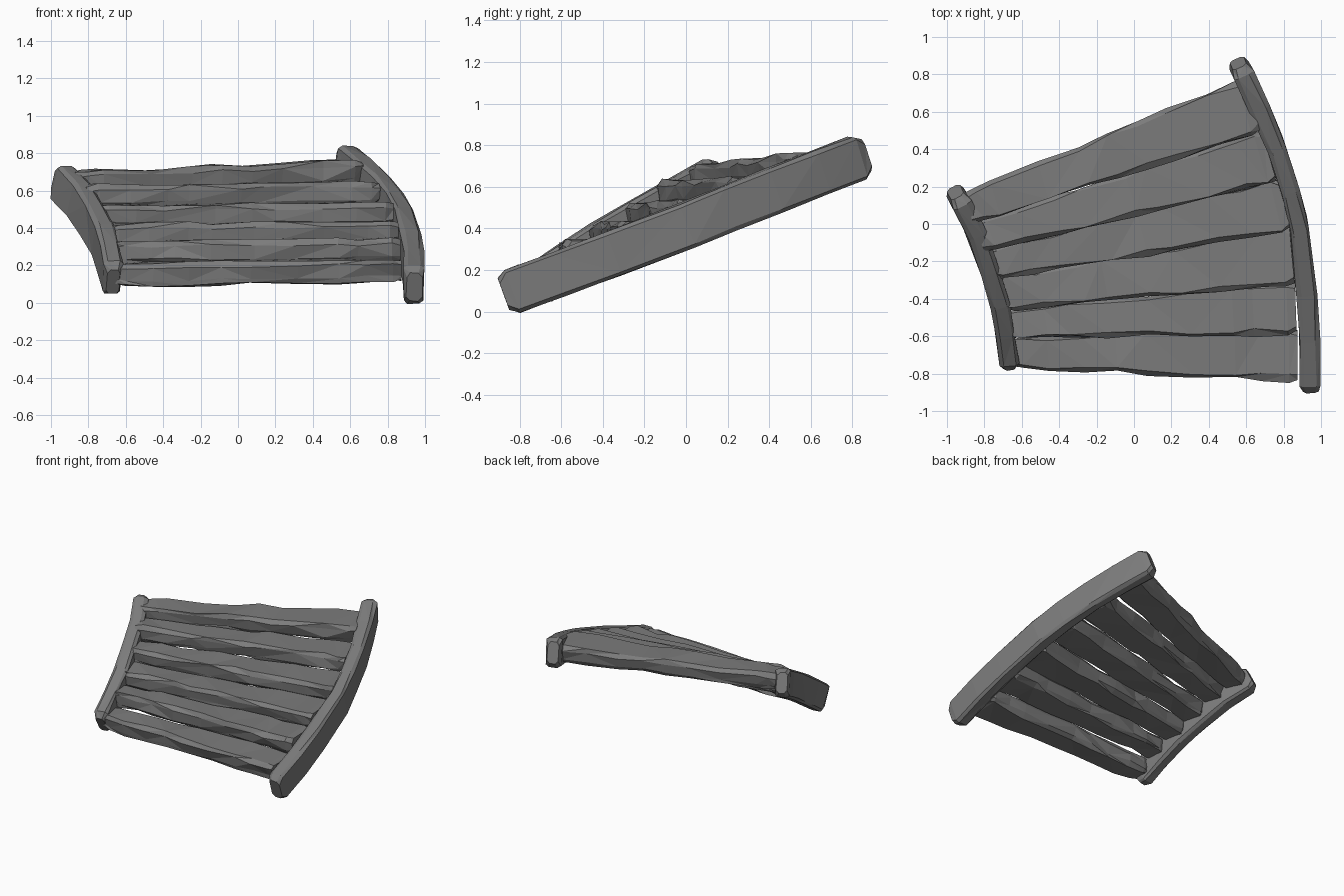
import bpy, bmesh, random
from mathutils import Vector

if "Cube" in bpy.data.objects:
    bpy.data.objects.remove(bpy.data.objects["Cube"])

random.seed(7)

wood = bpy.data.materials.new("weathered grey wood")
wood.diffuse_color = (0.2, 0.2, 0.2, 1)
wood.use_nodes = True
wood.node_tree.nodes["Principled BSDF"].inputs["Base Color"].default_value = wood.diffuse_color


def ring(c, u, v, cu, cv, bottom=1.0, jit=0.0):
    """Chamfered rectangle around c with half axes u and v."""
    a, b = 1 - cu, 1 - cv
    shape = [(-a, 1), (a, 1), (1, b), (bottom, -b), (a * bottom, -1),
             (-a * bottom, -1), (-bottom, -b), (-1, b)]
    un, vn = u.normalized(), v.normalized()
    return [c + u * x + v * y + un * random.uniform(-jit, jit)
            + vn * random.uniform(-jit, jit) * 0.6 for x, y in shape]


def loft(name, rings):
    """Skin the rings, cap both ends, triangulate into hewn facets."""
    bm = bmesh.new()
    rows = [[bm.verts.new(p) for p in r] for r in rings]
    n = len(rows[0])
    for r0, r1 in zip(rows, rows[1:]):
        for i in range(n):
            j = (i + 1) % n
            quad = [r0[i], r0[j], r1[j], r1[i]]
            k = random.randint(0, 1)
            q = quad[k:] + quad[:k]
            bm.faces.new((q[0], q[1], q[2]))
            bm.faces.new((q[0], q[2], q[3]))
    bm.faces.new(rows[0])
    bm.faces.new(rows[-1])
    bmesh.ops.recalc_face_normals(bm, faces=bm.faces)
    me = bpy.data.meshes.new(name)
    bm.to_mesh(me)
    bm.free()
    me.materials.append(wood)
    ob = bpy.data.objects.new(name, me)
    bpy.context.collection.objects.link(ob)


def stringer(name, path, hw, hd):
    """Curved beam set on edge, its ends cut square to the slope."""
    pts = [Vector(p) for p in path]
    rings = []
    last = len(pts) - 1
    for i, p in enumerate(pts):
        t = (pts[min(i + 1, last)] - pts[max(i - 1, 0)]).normalized()
        side = t.cross(Vector((0, 0, 1))).normalized()
        up = side.cross(t)
        r = ring(p, side * hw, up * hd, 0.4, 0.15, 1.0, 0.006)
        tip = ring(p + t * (0.045 if i else -0.045), side * hw * 0.75,
                   up * hd * 0.72, 0.45, 0.3, 1.0, 0.005)
        if i == 0:
            rings += [tip, r]
        elif i == last:
            rings += [r, tip]
        else:
            rings.append(r)
    loft(name, rings)


# Long outer and short inner side beams
stringer("outer_stringer", [
    (0.942, -0.835, 0.1), (0.94, -0.6, 0.186), (0.924, -0.35, 0.277),
    (0.88, 0.0, 0.413), (0.83, 0.2, 0.497), (0.755, 0.42, 0.582),
    (0.66, 0.64, 0.668), (0.575, 0.822, 0.737)], 0.054, 0.11)
stringer("inner_stringer", [
    (-0.673, -0.705, 0.138), (-0.692, -0.56, 0.232), (-0.725, -0.4, 0.335),
    (-0.78, -0.22, 0.443), (-0.85, -0.03, 0.55),
    (-0.935, 0.135, 0.637)], 0.05, 0.104)

# Fanned treads: front-left, back-left, front-right, back-right, z left, z right
treads = [
    ((-0.65, -0.77), (-0.67, -0.61), (0.875, -0.84), (0.875, -0.55), 0.15, 0.175),
    ((-0.67, -0.61), (-0.70, -0.46), (0.87, -0.59), (0.86, -0.30), 0.268, 0.28),
    ((-0.70, -0.46), (-0.75, -0.29), (0.86, -0.33), (0.83, -0.01), 0.36, 0.378),
    ((-0.75, -0.30), (-0.80, -0.14), (0.84, -0.04), (0.77, 0.25), 0.463, 0.472),
    ((-0.80, -0.15), (-0.86, 0.01), (0.765, 0.22), (0.68, 0.51), 0.568, 0.588),
    ((-0.86, 0.0), (-0.91, 0.17), (0.675, 0.49), (0.60, 0.785), 0.64, 0.698),
]
for k, (fl, bl, fr, br, zl, zr) in enumerate(treads):
    fl, bl = Vector((*fl, zl)), Vector((*bl, zl))
    fr, br = Vector((*fr, zr)), Vector((*br, zr))
    rings = []
    n = 8
    for t in [0, 0.04] + [i / n for i in range(1, n)] + [0.97, 1]:
        end = t in (0, 1)
        if 0.05 < t < 0.95:
            t += random.uniform(-0.035, 0.035)
        f, b = fl.lerp(fr, t), bl.lerp(br, t)
        u = (b - f) / 2
        h = 0.062 + random.uniform(-0.005, 0.005)
        s = 0.88 if end else 1.0
        rings.append(ring((f + b) / 2, u * s, Vector((0, 0, h * s)),
                          0.16, 0.45, 0.9, 0.013))
    loft("tread_%d" % (k + 1), rings)
